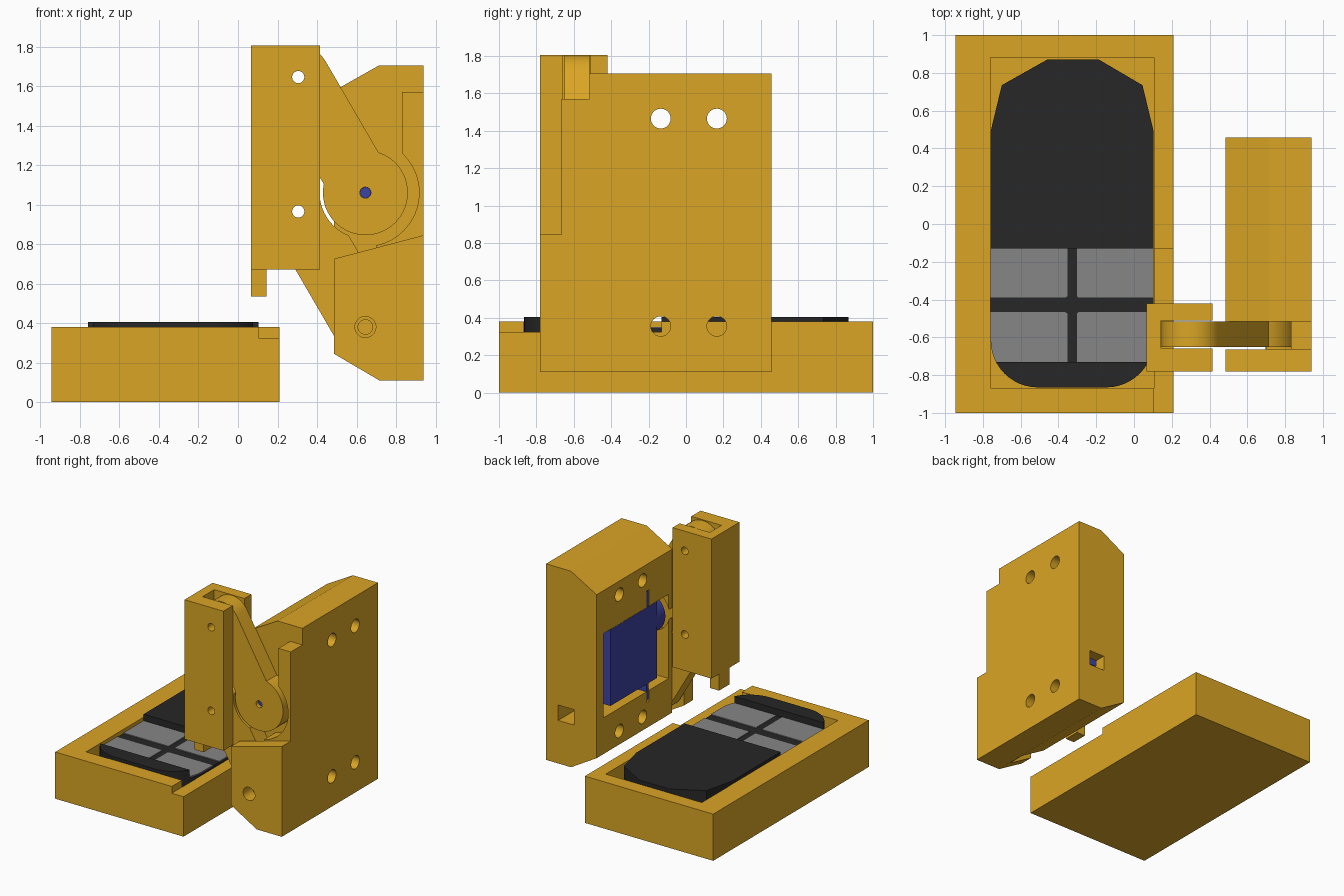
import bpy, bmesh, math

if "Cube" in bpy.data.objects:
    bpy.data.objects.remove(bpy.data.objects["Cube"])


def material(name, rgb):
    m = bpy.data.materials.new(name)
    m.diffuse_color = (*rgb, 1)
    m.use_nodes = True
    m.node_tree.nodes["Principled BSDF"].inputs["Base Color"].default_value = m.diffuse_color
    return m


GOLD = material("gold plastic", (0.70, 0.376, 0.018))
BLACK = material("black plastic", (0.020, 0.020, 0.020))
GREY = material("grey button", (0.24, 0.24, 0.24))
BLUE = material("blue servo", (0.047, 0.056, 0.36))

PLACE = {"x": lambda p, q, t: (t, p, q),
         "y": lambda p, q, t: (p, t, q),
         "z": lambda p, q, t: (p, q, t)}


def prism(name, pts, axis, a, b, mat=GOLD):
    """Extrude a 2D outline along an axis from a to b."""
    bm = bmesh.new()
    lo = [bm.verts.new(PLACE[axis](p, q, a)) for p, q in pts]
    hi = [bm.verts.new(PLACE[axis](p, q, b)) for p, q in pts]
    n = len(pts)
    bm.faces.new(lo)
    bm.faces.new(hi)
    for i in range(n):
        j = (i + 1) % n
        bm.faces.new((lo[i], lo[j], hi[j], hi[i]))
    bmesh.ops.recalc_face_normals(bm, faces=bm.faces)
    me = bpy.data.meshes.new(name)
    bm.to_mesh(me)
    bm.free()
    me.materials.append(mat)
    ob = bpy.data.objects.new(name, me)
    bpy.context.collection.objects.link(ob)
    return ob


def box(name, x0, x1, y0, y1, z0, z1, mat=GOLD):
    return prism(name, [(x0, y0), (x1, y0), (x1, y1), (x0, y1)], "z", z0, z1, mat)


def arc(c, r, a0, a1, n):
    """Points on an arc, angles in degrees."""
    return [(c[0] + r * math.cos(math.radians(a0 + (a1 - a0) * i / n)),
             c[1] + r * math.sin(math.radians(a0 + (a1 - a0) * i / n)))
            for i in range(n + 1)]


def cyl(name, c, r, axis, a, b, mat=GOLD, n=48):
    return prism(name, arc(c, r, 0, 360, n)[:-1], axis, a, b, mat)


def cut(ob, *cutters):
    """Subtract the cutters one by one, then discard them."""
    for c in cutters:
        mod = ob.modifiers.new("cut", "BOOLEAN")
        mod.operation = "DIFFERENCE"
        mod.solver = "EXACT"
        mod.object = c
        c.hide_render = True
        bpy.context.view_layer.update()
        dg = bpy.context.evaluated_depsgraph_get()
        me = bpy.data.meshes.new_from_object(ob.evaluated_get(dg))
        ob.modifiers.clear()
        ob.data = me
        bpy.data.objects.remove(c)
    return ob


# --- tray with a pocket and a lowered rim on one side
tray = box("tray", -0.945, 0.21, -1, 1, 0, 0.38)
cut(tray, box("c", -0.76, 0.105, -0.868, 0.882, 0.15, 0.6),
    box("c", 0.104, 0.4, -1.2, -0.13, 0.325, 0.6))

# --- key fob lying in the tray
fob_outline = (arc((-0.509, -0.615), 0.25, 180, 270, 12)
               + arc((-0.146, -0.615), 0.25, 270, 360, 12)
               + [(0.104, 0.49), (0.045, 0.735), (-0.185, 0.87),
                  (-0.46, 0.87), (-0.70, 0.735), (-0.759, 0.49)])
fob = prism("fob_body", fob_outline, "z", 0.14, 0.405, BLACK)
cut(fob, box("c", -1, 0.5, -0.73, -0.13, 0.345, 0.6))
buttons = prism("fob_buttons", fob_outline, "z", 0.344, 0.352, GREY)
cut(buttons, box("c", -1, 0.5, -1, -0.73, 0.2, 0.5),
    box("c", -1, 0.5, -0.13, 1, 0.2, 0.5),
    box("c", -0.353, -0.302, -0.9, 0, 0.2, 0.5),
    box("c", -1, 0.5, -0.467, -0.388, 0.2, 0.5),
    cyl("c", (-0.328, -0.428), 0.052, "z", 0.2, 0.5))

# --- linkage layout, as (x, z) points
HUB, PIVOT = (0.645, 1.06), (0.645, 0.38)
PIN_TOP, PIN_LOW = (0.305, 1.645), (0.305, 0.965)
Y0, Y1 = -0.665, -0.515          # slot that holds both arms

# --- servo housing
housing = prism("servo_housing", [(0.485, 0.245), (0.715, 0.11), (0.94, 0.11),
                                  (0.94, 1.705), (0.715, 1.705), (0.485, 1.575)],
                "y", -0.78, 0.457)
cut(housing,
    # stepped front, sloped top edge on the lip
    prism("c", [(0.3, 0.676), (1.1, 0.887), (1.1, 2), (0.3, 2)], "y", -0.9, Y0),
    # arm slot
    box("c", 0.3, 0.83, Y0 - 0.001, Y1, HUB[1], 2),
    box("c", 0.82, 1.1, Y0 - 0.001, Y1, 1.57, 2),
    cyl("c", HUB, 0.272, "y", Y0 - 0.001, Y1, n=64),
    box("c", 0.3, 0.70, Y0, Y1, PIVOT[1], 1.1),
    cyl("c", PIVOT, 0.265, "y", Y0, Y1, n=64),
    # servo pocket, flange slot, shaft opening, cable hole
    box("c", 0.3, 0.81, -0.47, 0.365, 0.54, 1.225),
    box("c", 0.3, 0.81, -0.22, -0.185, 0.45, 1.36),
    cyl("c", HUB, 0.165, "y", -0.6, -0.4),
    box("c", 0.69, 0.83, 0.2, 0.7, 0.46, 0.585),
    # pivot bolt hole
    cyl("c", PIVOT, 0.053, "y", -0.9, -0.6),
    cyl("c", PIVOT, 0.037, "y", -0.6, -0.42))
for y in (-0.135, 0.165):
    for z in (0.355, 1.465):
        cut(housing, cyl("c", (y, z), 0.053, "x", 0.2, 1.2))

# --- servo
box("servo_body", 0.487, 0.805, -0.32, 0.275, 0.60, 1.222, BLUE)
box("servo_flange", 0.49, 0.80, -0.215, -0.19, 0.47, 1.35, BLUE)
cyl("servo_gearbox", HUB, 0.158, "y", -0.43, -0.318, BLUE)
cyl("servo_shaft", HUB, 0.027, "y", -0.62, -0.42, BLUE, 24)


# --- arms
def link(name, p0, r0, p1, r1):
    """Bar from p0 to p1 with a round end of radius r1 and a disc of radius r0."""
    u = math.degrees(math.atan2(p1[1] - p0[1], p1[0] - p0[0]))
    w = math.degrees(math.asin(min(1, r1 / r0)))
    pts = arc(p1, r1, u - 90, u + 90, 24) + arc(p0, r0, u + w, u + 360 - w, 40)
    return prism(name, pts, "y", -0.65, -0.517)


upper = link("upper_arm", HUB, 0.215, PIN_TOP, 0.16)
cut(upper, cyl("c", HUB, 0.028, "y", -0.9, -0.3, n=24),
    cyl("c", PIN_TOP, 0.031, "y", -0.9, -0.3, n=24))
lower = link("lower_arm", PIVOT, 0.16, PIN_LOW, 0.16)
cut(lower, cyl("c", HUB, 0.232, "y", -0.9, -0.3, n=64),
    cyl("c", PIVOT, 0.037, "y", -0.9, -0.6, n=24),
    cyl("c", PIN_LOW, 0.031, "y", -0.9, -0.3, n=24))

# --- slider carried by the arms, with a pressing foot below
slider = box("slider", 0.065, 0.415, -0.78, -0.42, 0.67, 1.805)
cut(slider, box("c", 0.143, 0.6, -0.66, -0.51, 0.4, 2),
    cyl("c", PIN_TOP, 0.031, "y", -0.9, -0.3, n=24),
    cyl("c", PIN_LOW, 0.031, "y", -0.9, -0.3, n=24))
box("press_foot", 0.065, 0.145, -0.65, -0.517, 0.535, 0.675)

# --- smooth round walls, sharp edges
for ob in bpy.context.scene.objects:
    ob.data.shade_smooth()
    ob.data.set_sharp_from_angle(angle=math.radians(25))
